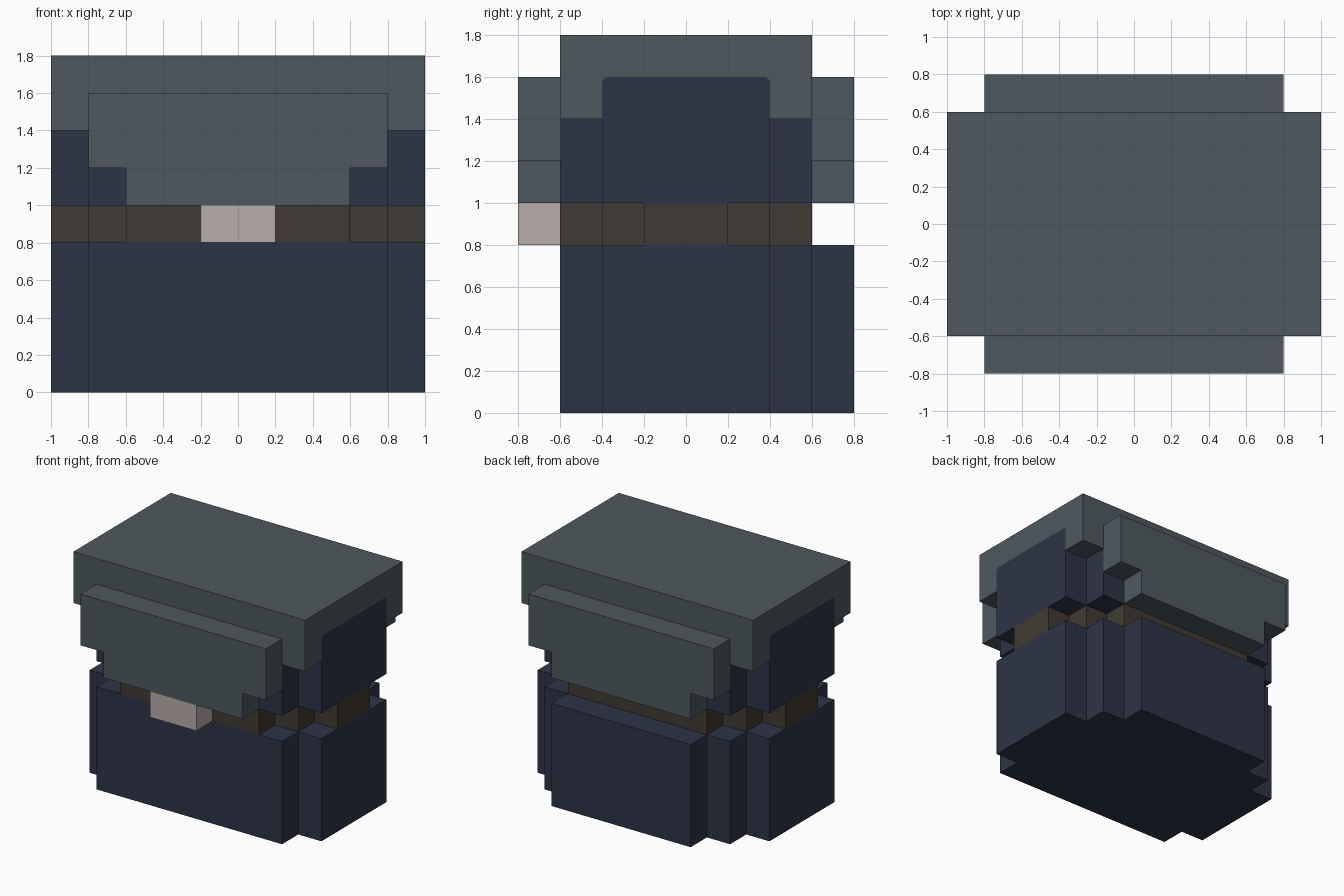
import bpy
import bmesh
from mathutils import Vector

if "Cube" in bpy.data.objects:
    bpy.data.objects.remove(bpy.data.objects["Cube"], do_unlink=True)


def make_material(name, srgb):
    linear = [((c / 255 + 0.055) / 1.055) ** 2.4 for c in srgb]
    mat = bpy.data.materials.new(name)
    mat.use_nodes = True
    mat.diffuse_color = (*linear, 1)
    bsdf = next(n for n in mat.node_tree.nodes if n.type == 'BSDF_PRINCIPLED')
    bsdf.inputs["Base Color"].default_value = (*linear, 1)
    return mat


GREY = make_material("slate grey", (78, 89, 94))
NAVY = make_material("dark navy", (45, 52, 70))
BROWN = make_material("dark brown", (64, 58, 51))
PALE = make_material("pale metal", (184, 174, 171))


def mirrored(half):
    """Close an outline by mirroring its positive half across the first axis."""
    return half + [(-a, b) for a, b in reversed(half)]


def prism(name, outline, axis, start, end, mat):
    """Extrude a flat outline along x, y or z between two positions."""
    place = {'x': lambda a, b, t: (t, a, b),
             'y': lambda a, b, t: (a, t, b),
             'z': lambda a, b, t: (a, b, t)}[axis]
    bm = bmesh.new()
    face = bm.faces.new([bm.verts.new(place(a, b, start)) for a, b in outline])
    result = bmesh.ops.extrude_face_region(bm, geom=[face])
    verts = [g for g in result["geom"] if isinstance(g, bmesh.types.BMVert)]
    bmesh.ops.translate(bm, verts=verts, vec=Vector(place(0, 0, end - start)))
    bmesh.ops.recalc_face_normals(bm, faces=bm.faces)
    mesh = bpy.data.meshes.new(name)
    bm.to_mesh(mesh)
    bm.free()
    mesh.materials.append(mat)
    obj = bpy.data.objects.new(name, mesh)
    bpy.context.collection.objects.link(obj)
    return obj


# Lower body: stepped corners, with an extra step at the back
lower_plan = mirrored([(0.8, -0.6), (0.8, -0.4), (1, -0.4), (1, 0.4),
                       (0.8, 0.4), (0.8, 0.6), (0.6, 0.6), (0.6, 0.8)])
prism("lower_body", lower_plan, 'z', 0, 0.8, NAVY)

# Belt set back in finer steps, with a buckle at the front
belt_plan = mirrored([(0.6, -0.6), (0.6, -0.4), (0.8, -0.4), (0.8, -0.2),
                      (1, -0.2), (1, 0.2), (0.8, 0.2), (0.8, 0.4),
                      (0.6, 0.4), (0.6, 0.6)])
prism("belt", belt_plan, 'z', 0.8, 1.0, BROWN)
prism("buckle", mirrored([(0.2, 0.8), (0.2, 1.0)]), 'y', -0.8, -0.6, PALE)

# Upper body: a wide block and a taller core that shows at both sides
prism("upper_body", mirrored([(0.6, 1.0), (0.6, 1.4)]), 'x', -0.8, 0.8, NAVY)
prism("upper_core", mirrored([(0.4, 1.0), (0.4, 1.58), (0.38, 1.6)]),
      'x', -1, 1, NAVY)

# Lid with a side opening that fits round the core
lid_profile = [(-0.6, 1.8), (-0.6, 1.4), (-0.4, 1.4), (-0.4, 1.58), (-0.38, 1.6),
               (0.38, 1.6), (0.4, 1.58), (0.4, 1.4), (0.6, 1.4), (0.6, 1.8)]
prism("lid", lid_profile, 'x', -1, 1, GREY)

# Stepped flaps hanging at the front and back
flap_outline = mirrored([(0.6, 1.0), (0.6, 1.2), (0.8, 1.2), (0.8, 1.6)])
for name, side in (("front_flap", -1), ("back_flap", 1)):
    prism(name, flap_outline, 'y', 0.6 * side, 0.8 * side, GREY)
